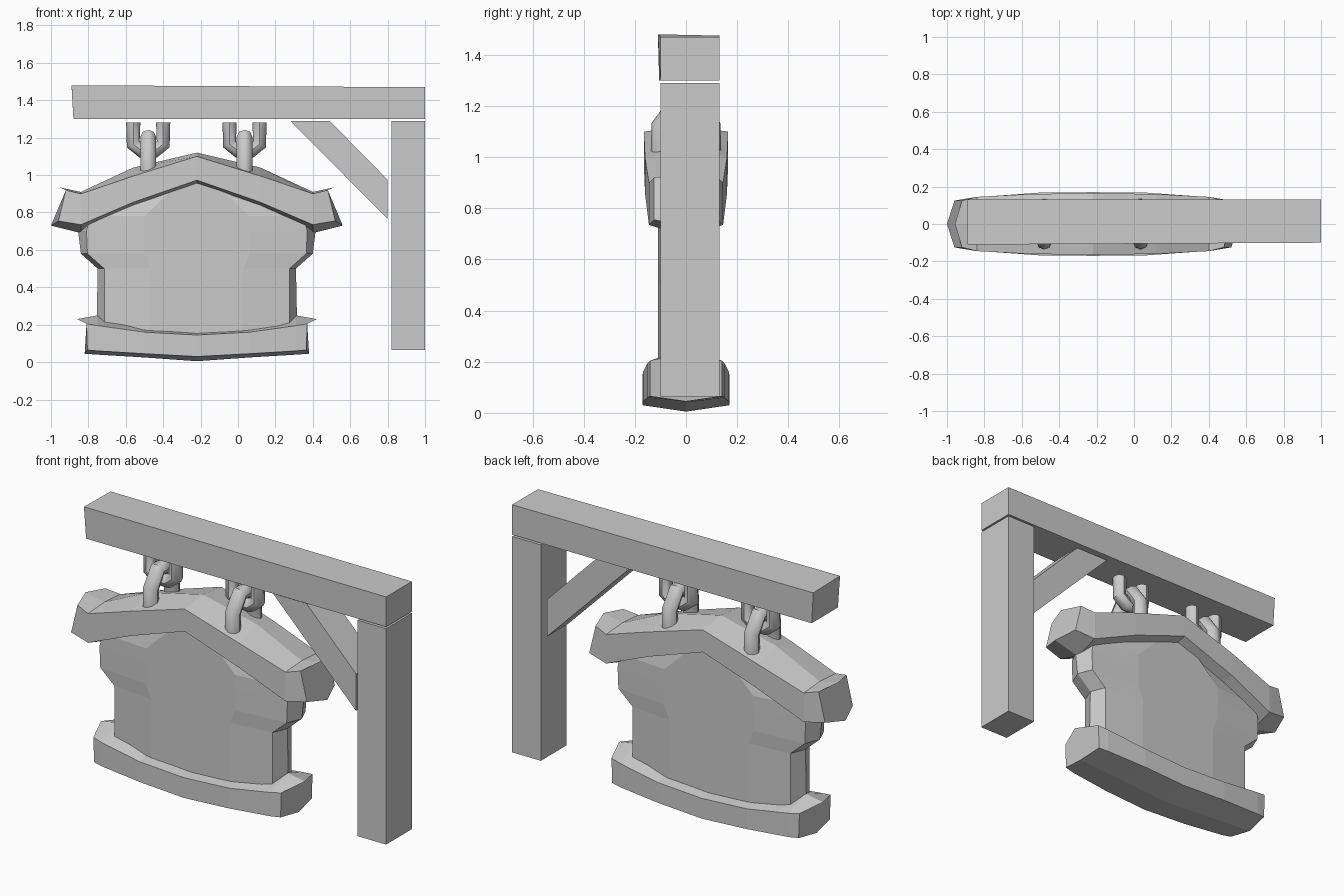
import bpy, bmesh

if "Cube" in bpy.data.objects:
    bpy.data.objects.remove(bpy.data.objects["Cube"])

CX = -0.22  # symmetry axis of the hanging sign


def loft(name, rings):
    """Skin a list of equal-length rings and cap both ends."""
    bm = bmesh.new()
    vs = [[bm.verts.new(p) for p in r] for r in rings]
    n = len(vs[0])
    for a, b in zip(vs, vs[1:]):
        for i in range(n):
            j = (i + 1) % n
            bm.faces.new((a[i], a[j], b[j], b[i]))
    bm.faces.new(vs[0])
    bm.faces.new(vs[-1])
    bmesh.ops.recalc_face_normals(bm, faces=bm.faces)
    me = bpy.data.meshes.new(name)
    bm.to_mesh(me)
    bm.free()
    ob = bpy.data.objects.new(name, me)
    bpy.context.collection.objects.link(ob)
    return ob


def plank(name, stations):
    """Six-sided bar mirrored about CX.
    Station: centre-top (u,z), front-top (u,z), front-bottom (u,z), centre-bottom (u,z), half depth."""
    def ring(s, k):
        ct, ft, fb, cb, y = s
        pts = [(ct, 0), (ft, -y), (fb, -y), (cb, 0), (fb, y), (ft, y)]
        return [(CX + k * p[0], d, p[1]) for p, d in pts]
    rings = [ring(s, -1) for s in reversed(stations)]
    rings += [ring(s, 1) for s in stations[1:]]
    return loft(name, rings)


def extrude_y(name, outline, y0, y1):
    return loft(name, [[(x, y, z) for x, z in outline] for y in (y0, y1)])


def link(name, pts, radius=0.038):
    """Bent rod along a path."""
    cu = bpy.data.curves.new(name, 'CURVE')
    cu.dimensions = '3D'
    cu.bevel_depth = radius
    cu.bevel_resolution = 2
    cu.use_fill_caps = True
    sp = cu.splines.new('POLY')
    sp.points.add(len(pts) - 1)
    for p, co in zip(sp.points, pts):
        p.co = (*co, 1)
    ob = bpy.data.objects.new(name, cu)
    bpy.context.collection.objects.link(ob)
    bpy.ops.object.select_all(action='DESELECT')
    ob.select_set(True)
    bpy.context.view_layer.objects.active = ob
    bpy.ops.object.convert(target='MESH')
    bpy.ops.object.shade_smooth_by_angle(angle=0.8)


# Timber frame
extrude_y("post", [(0.82, 0.065), (1.0, 0.065), (1.0, 1.29), (0.82, 1.29)], -0.10, 0.13)
loft("beam", [
    [(-0.88, -0.105, 1.30), (-0.88, 0.13, 1.30), (-0.89, 0.13, 1.475), (-0.89, -0.11, 1.48)],
    [(1.0, -0.10, 1.30), (1.0, 0.13, 1.30), (1.0, 0.13, 1.47), (1.0, -0.10, 1.47)]])
extrude_y("brace", [(0.28, 1.29), (0.49, 1.29), (0.80, 0.975), (0.80, 0.765)], -0.085, 0.105)

# Peaked top moulding
plank("sign_top", [
    ((0, 1.12), (0, 1.10), (0, 0.973), (0, 0.925), 0.165),
    ((0.34, 1.04), (0.34, 0.995), (0.34, 0.855), (0.34, 0.815), 0.16),
    ((0.62, 0.91), (0.62, 0.90), (0.62, 0.735), (0.62, 0.69), 0.145),
    ((0.737, 0.935), (0.70, 0.92), (0.74, 0.755), (0.78, 0.73), 0.125)])

# Curved bottom moulding
plank("sign_base", [
    ((0, 0.17), (0, 0.145), (0, 0.03), (0, 0.005), 0.17),
    ((0.28, 0.19), (0.28, 0.16), (0.28, 0.045), (0.28, 0.025), 0.168),
    ((0.53, 0.25), (0.53, 0.195), (0.53, 0.06), (0.53, 0.04), 0.15),
    ((0.64, 0.23), (0.59, 0.205), (0.585, 0.065), (0.60, 0.045), 0.14)])

# Board with bevelled, stepped sides: (z, outer half width, face half width)
rings = []
for z, uo, uf in [(0.12, 0.53, 0.495), (0.25, 0.535, 0.495), (0.50, 0.53, 0.495),
                  (0.58, 0.62, 0.585), (0.70, 0.635, 0.59), (0.78, 0.60, 0.57),
                  (1.0, 0.12, 0.10)]:
    m = min(0.28, uf * 0.5)
    half = [(uo, 0), (uf, 0.085), (m, 0.11), (-m, 0.11), (-uf, 0.085), (-uo, 0)]
    full = half + [(u, -y) for u, y in half[-2:0:-1]]
    rings.append([(CX + u, y, z) for u, y in full])
loft("sign_board", rings)

# Chain links
for side, x in (("left", -0.48), ("right", 0.035)):
    u_bend = [(-0.08, 1.28), (-0.08, 1.165), (-0.035, 1.13),
              (0.035, 1.13), (0.08, 1.165), (0.08, 1.28)]
    link("upper_link_" + side, [(x + a, 0.015, z) for a, z in u_bend])
    arch = [(-0.095, 1.02), (-0.095, 1.12), (-0.035, 1.205),
            (0.035, 1.205), (0.095, 1.12), (0.095, 1.02)]
    link("lower_link_" + side, [(x, a, z) for a, z in arch], 0.042)
